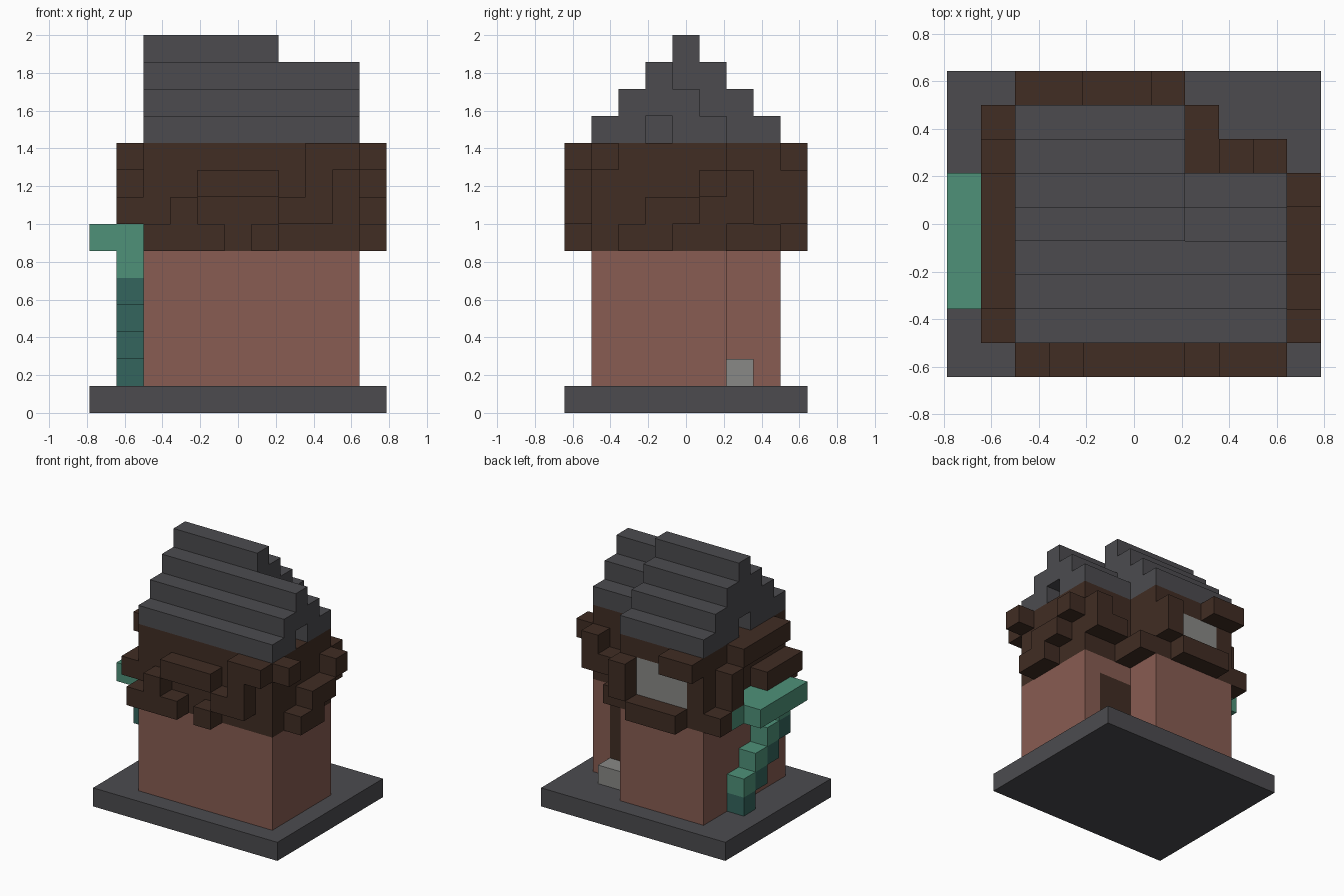
import bpy
import bmesh
from mathutils import Vector

old = bpy.data.objects.get("Cube")
if old:
    bpy.data.objects.remove(old, do_unlink=True)

UNIT = 1 / 7
CENTRE = Vector((5.5, 4.5, 0))


def material(name, rgb):
    mat = bpy.data.materials.new(name)
    mat.use_nodes = True
    colour = (*rgb, 1)
    mat.diffuse_color = colour
    mat.node_tree.nodes["Principled BSDF"].inputs["Base Color"].default_value = colour
    return mat


slate = material("slate grey", (.072, .071, .078))
clay = material("clay wall", (.246, .107, .084))
timber = material("dark timber", (.052, .026, .017))
stone = material("pale stone", (.25, .25, .24))
leaf = material("light leaf", (.077, .285, .19))
stem = material("dark leaf", (.034, .13, .11))


def box(xs, ys, zs):
    """Cells of a block; each argument is one index or an inclusive pair."""
    spans = [(s, s) if isinstance(s, int) else s for s in (xs, ys, zs)]
    rx, ry, rz = [range(a, b + 1) for a, b in spans]
    return {(x, y, z) for x in rx for y in ry for z in rz}


def build(name, cells, mat):
    """Make one mesh from the outer faces of a set of cube cells."""
    bm = bmesh.new()
    verts = {}

    def vert(p):
        if p not in verts:
            verts[p] = bm.verts.new((Vector(p) - CENTRE) * UNIT)
        return verts[p]

    for cell in sorted(cells):
        for axis in range(3):
            for side in (0, 1):
                near = list(cell)
                near[axis] += 2 * side - 1
                if tuple(near) in cells:
                    continue
                u, v = (axis + 1) % 3, (axis + 2) % 3
                corners = []
                for a, b in ((0, 0), (1, 0), (1, 1), (0, 1)):
                    p = list(cell)
                    p[axis] += side
                    p[u] += a
                    p[v] += b
                    corners.append(vert(tuple(p)))
                bm.faces.new(corners if side else corners[::-1])
    # Merge the flat cells into large faces
    bmesh.ops.dissolve_limit(bm, angle_limit=0.01, verts=bm.verts[:], edges=bm.edges[:])
    mesh = bpy.data.meshes.new(name)
    bm.to_mesh(mesh)
    bm.free()
    mesh.materials.append(mat)
    obj = bpy.data.objects.new(name, mesh)
    bpy.context.collection.objects.link(obj)


def storey(zs):
    """L-shaped floor plan: main block plus wing."""
    return box((2, 6), (1, 7), zs) | box((7, 9), (1, 5), zs)


# Base, walls, door and step
build("base_slab", box((0, 10), (0, 8), 0), slate)
door = box((7, 8), 5, (1, 4))
build("walls", storey((1, 5)) - door, clay)
build("door", door, timber)
build("door_step", box((7, 8), 6, 1), stone)

# Upper storey with the back window
window = box((3, 5), 7, (7, 8))
build("upper_storey", storey((6, 9)) - window, timber)
build("back_window", window, stone)

# Timber framing standing out from each side
front = (box((2, 4), 0, 6) | box(3, 0, 7) | box((4, 6), 0, 8) | box(6, 0, 6)
         | box(7, 0, 7) | box(8, 0, (7, 9)) | box(9, 0, 9))
build("front_framing", front, timber)
wing_end = box(10, 1, 9) | box(10, (2, 3), 6) | box(10, (3, 4), 7) | box(10, 5, 8)
build("wing_end_framing", wing_end, timber)
back = box((2, 3), 8, 9) | box((3, 5), 8, 6) | box(6, 8, (7, 8))
build("back_framing", back, timber)
corner = box(9, 6, (7, 8)) | box(8, 6, 7) | box(7, 6, 6) | box(7, 7, 6)
build("inner_corner_framing", corner, timber)
side = box(1, 7, 6) | box(1, 6, (7, 8)) | box(1, (2, 5), 9) | box(1, (1, 3), 7)
build("side_framing", side, timber)

# Stepped roofs with a small opening in each gable
main_roof, wing_roof = set(), set()
for step in range(4):
    main_roof |= box((2, 6), (1 + step, 7 - step), 10 + step)
for step in range(3):
    wing_roof |= box((7, 9), (1 + step, 5 - step), 10 + step)
build("main_roof", main_roof - box(2, 4, 10), slate)
build("wing_roof", wing_roof - box(9, 3, 10), slate)

# Climbing plant: a diagonal stem below a leafy ledge
leaves = box(0, (2, 5), 6) | box(1, (2, 6), 6)
stems = set()
for step in range(4):
    stems |= box(1, 5 - step, 1 + step)
    leaves |= box(1, 5 - step, 2 + step)
build("vine_leaves", leaves, leaf)
build("vine_stem", stems, stem)
